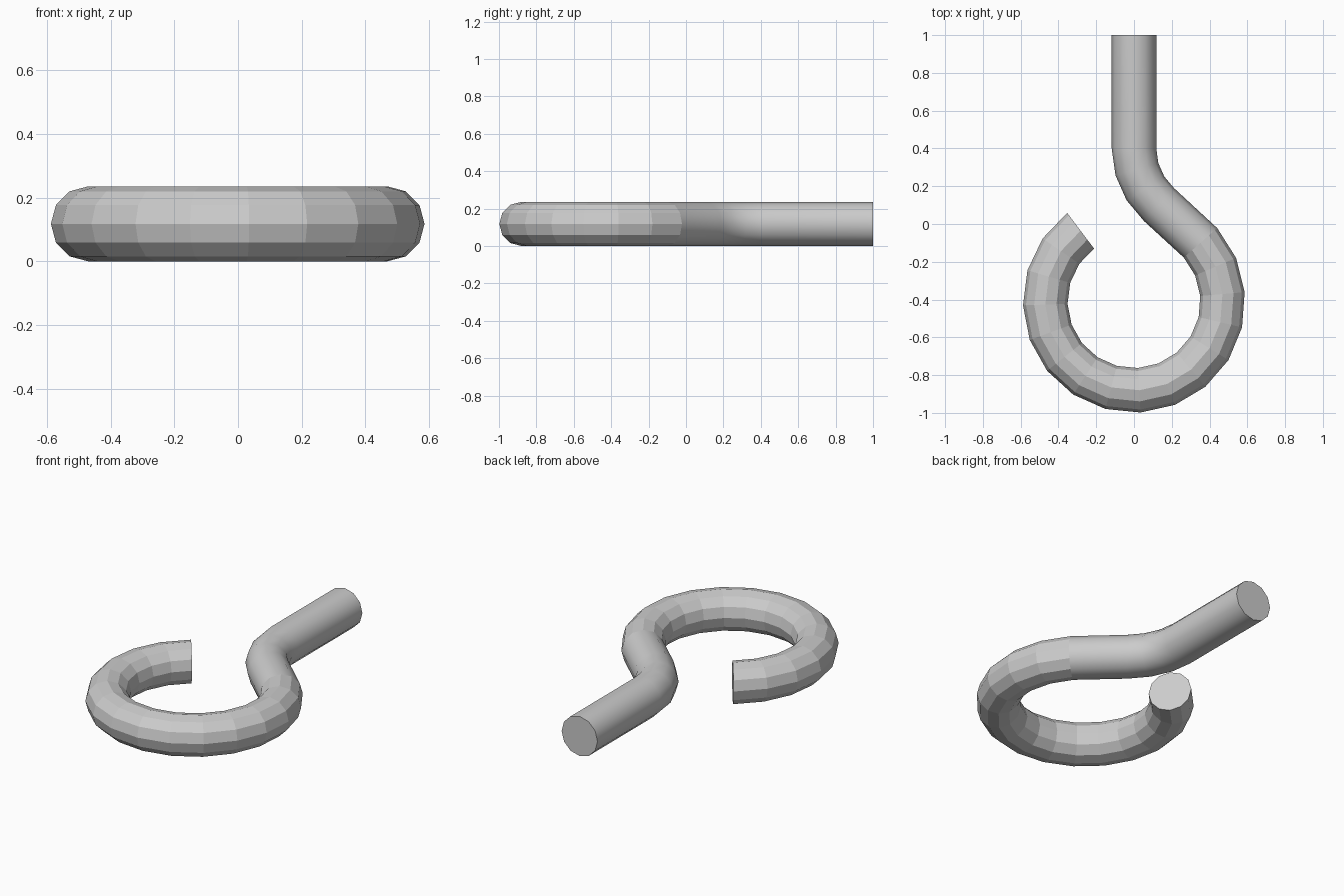
import bpy, bmesh, math
from mathutils import Vector

cube = bpy.data.objects.get("Cube")
if cube:
    bpy.data.objects.remove(cube, do_unlink=True)

SIDES, R, Z = 12, 0.118, 0.118
RING_Y, RING_R = -0.411, 0.47
BEND_X, BEND_Y = 0.4, 0.4

# Grey metal
metal = bpy.data.materials.new("grey metal")
metal.use_nodes = True
grey = (0.6, 0.6, 0.6, 1.0)
metal.diffuse_color = grey
metal.node_tree.nodes["Principled BSDF"].inputs["Base Color"].default_value = grey

# Centre line: each station is a point and the outward direction in the ground plane
stations = [(Vector((0, 1, Z)), Vector((1, 0, 0)))]
for i in range(4):                                   # bend below the shank
    a = math.radians(180 + 16 * i)
    d = Vector((math.cos(a), math.sin(a), 0))
    stations.append((Vector((BEND_X, BEND_Y, Z)) + 0.4 * d, -d))
smooth_count = len(stations)
for i in range(16):                                  # open ring, turning clockwise
    a = math.radians(41.5 + (-233 - 41.5) * i / 15)
    d = Vector((math.cos(a), math.sin(a), 0))
    stations.append((Vector((0, RING_Y, Z)) + RING_R * d, d))

# Sweep a twelve-sided section along the centre line
bm = bmesh.new()
loops = []
for p, d in stations:
    loops.append([bm.verts.new(p + R * (math.cos(t) * d + math.sin(t) * Vector((0, 0, 1))))
                  for t in (2 * math.pi * k / SIDES for k in range(SIDES))])
for s, (a, b) in enumerate(zip(loops, loops[1:])):
    for k in range(SIDES):
        n = (k + 1) % SIDES
        f = bm.faces.new((a[k], a[n], b[n], b[k]))
        f.smooth = s < smooth_count                  # smooth shank and bend, faceted ring

# Flat cut ends
for loop in (loops[0], loops[-1]):
    cap = bm.faces.new(loop)
    for e in cap.edges:
        e.smooth = False
bmesh.ops.recalc_face_normals(bm, faces=bm.faces)

mesh = bpy.data.meshes.new("hook")
bm.to_mesh(mesh)
bm.free()
mesh.materials.append(metal)
hook = bpy.data.objects.new("hook", mesh)
bpy.context.collection.objects.link(hook)
